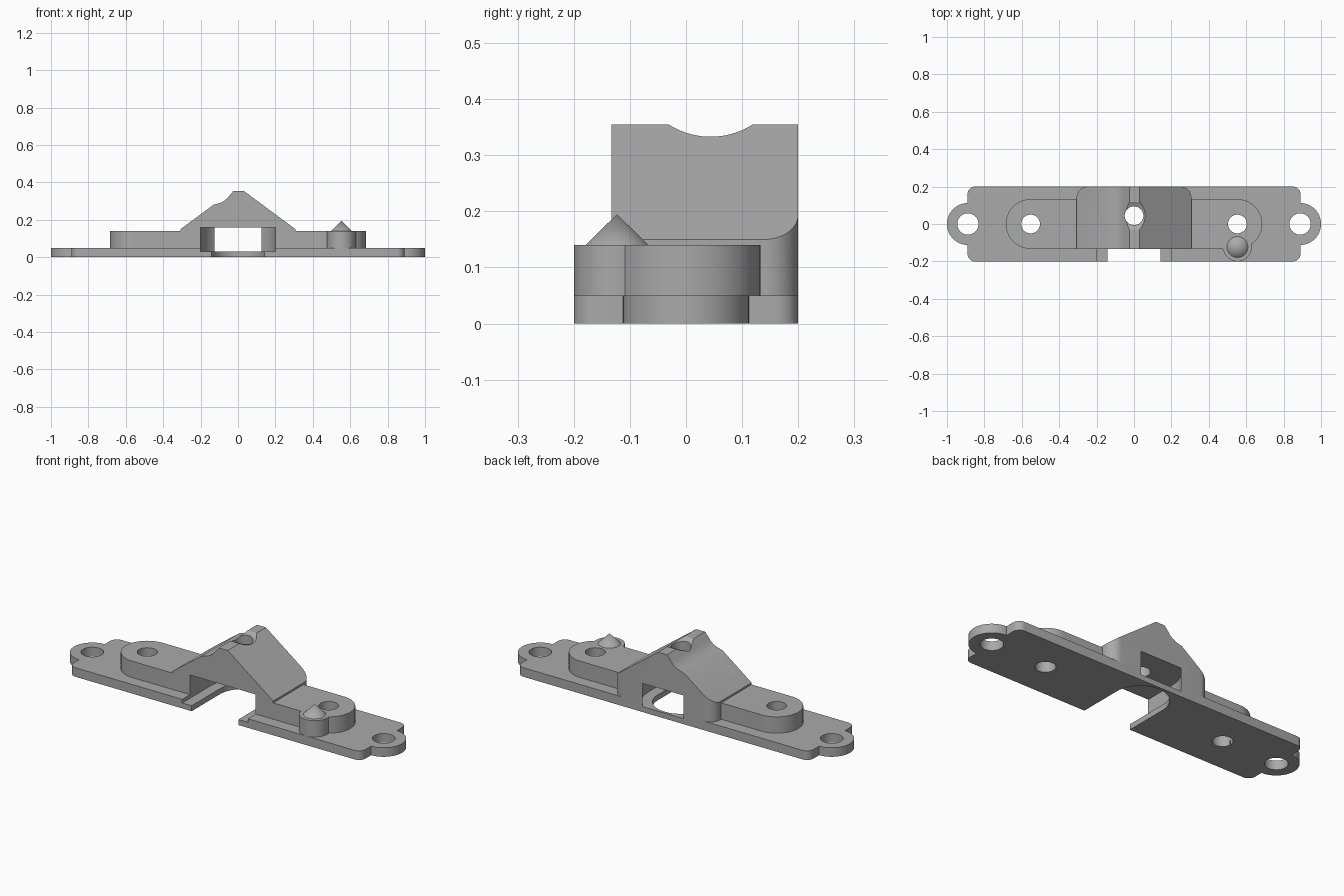
import bpy, bmesh, math

cube = bpy.data.objects.get("Cube")
if cube:
    bpy.data.objects.remove(cube, do_unlink=True)

grey = bpy.data.materials.new("plain grey")
grey.use_nodes = True
COLOUR = (0.4, 0.4, 0.4, 1)
grey.diffuse_color = COLOUR
grey.node_tree.nodes["Principled BSDF"].inputs["Base Color"].default_value = COLOUR


def prism(name, points, low, high, along_y=False):
    """Extrude a 2D outline in z, or an x-z profile in y."""
    bm = bmesh.new()

    def place(p, h):
        return (p[0], h, p[1]) if along_y else (p[0], p[1], h)
    face = bm.faces.new([bm.verts.new(place(p, low)) for p in points])
    top = bmesh.ops.extrude_face_region(bm, geom=[face])["geom"]
    offset = (0, high - low, 0) if along_y else (0, 0, high - low)
    bmesh.ops.translate(bm, vec=offset, verts=[v for v in top if isinstance(v, bmesh.types.BMVert)])
    bmesh.ops.recalc_face_normals(bm, faces=bm.faces)
    mesh = bpy.data.meshes.new(name)
    bm.to_mesh(mesh)
    bm.free()
    mesh.materials.append(grey)
    obj = bpy.data.objects.new(name, mesh)
    bpy.context.collection.objects.link(obj)
    return obj


def arc(cx, cy, r, start, end, steps=24):
    angles = [math.radians(start + (end - start) * i / steps) for i in range(steps + 1)]
    return [(cx + r * math.cos(a), cy + r * math.sin(a)) for a in angles]


def disc(name, cx, cy, r, low, high):
    return prism(name, arc(cx, cy, r, 0, 360, 64)[:-1], low, high)


def combine(obj, other, operation):
    other.hide_render = True
    mod = obj.modifiers.new(operation, "BOOLEAN")
    mod.operation, mod.object, mod.solver = operation, other, "EXACT"
    bpy.context.view_layer.objects.active = obj
    bpy.ops.object.modifier_apply(modifier=mod.name)
    bpy.data.objects.remove(other, do_unlink=True)


def cut_hole(obj, cx, cy, r):
    combine(obj, disc("hole_cutter", cx, cy, r, -0.1, 0.6), "DIFFERENCE")


def cut_slot(obj, r, low, high):
    """Front-opening slot with a round back end."""
    outline = [(-r, -0.3), (r, -0.3)] + arc(0, SLOT_Y, r, 0, 180, 48)
    combine(obj, prism("slot_cutter", outline, low, high), "DIFFERENCE")


SLOT_Y = 0.044
PLATE_TOP, PAD_TOP = 0.05, 0.14
PAD_X, PAD_R = 0.553, 0.1325
BRIDGE_X = 0.307

# Base plate with rounded corners and end ears
c = 0.04
px, py = 0.89 - c, 0.2 - c
corners = arc(px, py, c, 0, 90, 8) + arc(-px, py, c, 90, 180, 8)
corners += arc(-px, -py, c, 180, 270, 8) + arc(px, -py, c, 270, 360, 8)
base_plate = prism("base_plate", corners, 0, PLATE_TOP)
for side in (-1, 1):
    combine(base_plate, disc("ear", side * 0.888, 0, 0.112, 0, PLATE_TOP), "UNION")
for side in (-1, 1):
    cut_hole(base_plate, side * 0.888, 0, 0.057)
    cut_hole(base_plate, side * PAD_X, 0, 0.05)
cut_slot(base_plate, 0.2, 0.03, 0.16)
cut_slot(base_plate, 0.142, -0.1, 0.1)

# Raised round-ended pads, the left one carrying the pin boss
pads = []
for side, label in ((-1, "right"), (1, "left")):
    outline = [(side * x, y) for x, y in
               [(BRIDGE_X - 0.06, -PAD_R)] + arc(PAD_X, 0, PAD_R, -90, 90, 40)
               + [(BRIDGE_X - 0.06, PAD_R)]]
    pad = prism(label + "_pad", outline, PLATE_TOP, PAD_TOP)
    if side > 0:
        combine(pad, disc("pin_boss", PAD_X, -0.123, 0.077, PLATE_TOP, PAD_TOP), "UNION")
    cut_hole(pad, side * PAD_X, 0, 0.05)
    pads.append(pad)

# Conical pin
bpy.ops.mesh.primitive_cone_add(vertices=64, radius1=0.056, radius2=0, depth=0.055,
                                location=(PAD_X, -0.123, PAD_TOP + 0.0275))
pin = bpy.context.object
pin.name = "cone_pin"
pin.data.materials.append(grey)

# Peaked bridge with rounded rear corners
profile = [(-BRIDGE_X, 0.05), (BRIDGE_X, 0.05), (BRIDGE_X, 0.15), (0.03, 0.355),
           (-0.024, 0.355), (-0.045, 0.33), (-0.058, 0.314), (-0.072, 0.302),
           (-0.09, 0.292), (-0.11, 0.286), (-0.13, 0.281), (-BRIDGE_X, 0.15)]
bridge = prism("bridge", profile, -PAD_R, 0.2, along_y=True)
r = 0.06
bx, by = BRIDGE_X - r, 0.2 - r
footprint = [(-BRIDGE_X, -0.3), (BRIDGE_X, -0.3)] + arc(bx, by, r, 0, 90, 12)
footprint += arc(-bx, by, r, 90, 180, 12)
combine(bridge, prism("footprint_cutter", footprint, 0, 0.5), "INTERSECT")
cut_slot(bridge, 0.2, 0.03, 0.158)
cut_hole(bridge, 0, SLOT_Y, 0.05)

# Shallow saddle across the ridge
groove = prism("groove_cutter", arc(0, 0.472, 0.139, 0, 360, 96)[:-1], -0.4, 0.4, along_y=True)
groove.rotation_euler.z = math.pi / 2
groove.location.y = SLOT_Y
bpy.context.view_layer.update()
combine(bridge, groove, "DIFFERENCE")

# Smooth the round walls, keep hard edges
for obj in [base_plate, bridge, pin] + pads:
    bpy.ops.object.select_all(action="DESELECT")
    obj.select_set(True)
    bpy.context.view_layer.objects.active = obj
    bpy.ops.object.shade_smooth_by_angle(angle=math.radians(25))
